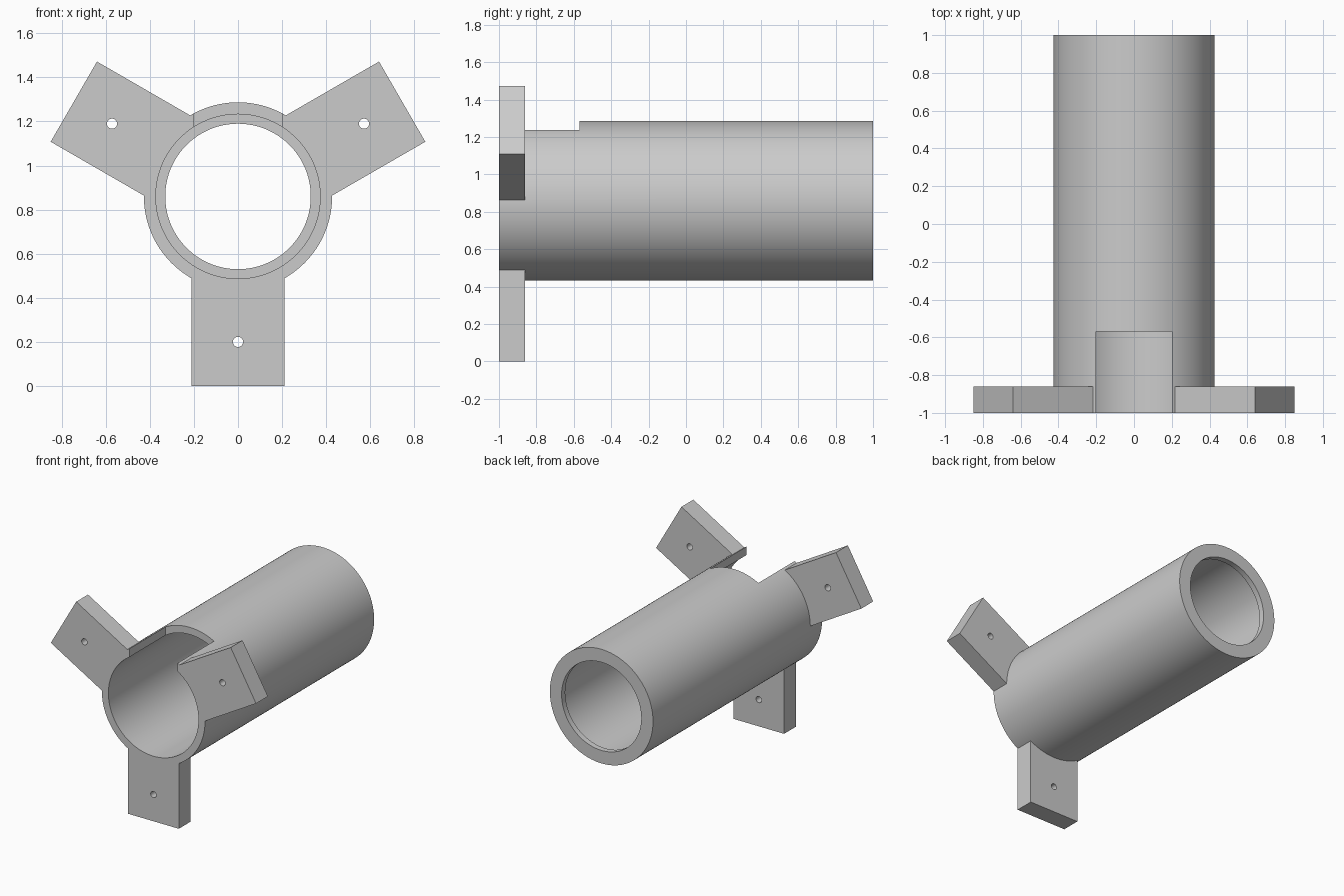
import bpy
import math
from mathutils import Matrix, Vector

cube = bpy.data.objects.get("Cube")
if cube:
    bpy.data.objects.remove(cube, do_unlink=True)

AXIS_Z = 0.86          # height of the tube axis
OUTER, BORE, LIP = 0.427, 0.373, 0.33

grey = bpy.data.materials.new("plain grey")
grey.use_nodes = True
grey.diffuse_color = (0.6, 0.6, 0.6, 1)
grey.node_tree.nodes["Principled BSDF"].inputs["Base Color"].default_value = (0.6, 0.6, 0.6, 1)


def cylinder(name, radius, y0, y1, x=0, z=AXIS_Z, sides=128):
    """Cylinder lying along y, from y0 to y1."""
    bpy.ops.mesh.primitive_cylinder_add(vertices=sides, radius=radius, depth=y1 - y0)
    ob = bpy.context.object
    ob.name = name
    ob.data.transform(Matrix.Translation((x, (y0 + y1) / 2, z)) @ Matrix.Rotation(math.pi / 2, 4, "X"))
    ob.data.materials.append(grey)
    return ob


def box(name, low, high, turn=0):
    """Box between two corners (z from the tube axis), turned about that axis."""
    low, high = Vector(low), Vector(high)
    bpy.ops.mesh.primitive_cube_add(size=1)
    ob = bpy.context.object
    ob.name = name
    ob.data.transform(Matrix.Translation((0, 0, AXIS_Z)) @ Matrix.Rotation(turn, 4, "Y")
                      @ Matrix.Translation((low + high) / 2)
                      @ Matrix.Diagonal((*(high - low), 1)))
    ob.data.materials.append(grey)
    return ob


def combine(target, tool, operation):
    """Apply an exact boolean and discard the tool."""
    tool.hide_render = True
    mod = target.modifiers.new(operation.lower(), "BOOLEAN")
    mod.operation, mod.solver, mod.object = operation, "EXACT", tool
    bpy.ops.object.select_all(action="DESELECT")
    bpy.context.view_layer.objects.active = target
    target.select_set(True)
    bpy.ops.object.modifier_apply(modifier=mod.name)
    bpy.data.objects.remove(tool, do_unlink=True)


# Outer tube with three mounting tabs around its front end
body = cylinder("tube_with_mounting_tabs", OUTER, -1, 1)
turns = [i * math.tau / 3 for i in range(3)]
for turn in turns:
    combine(body, box("tab", (-0.21, -1, -0.86), (0.21, -0.86, -0.3), turn), "UNION")

# Main bore, leaving a thin inward lip at the back
combine(body, cylinder("bore_cutter", BORE, -1.1, 0.957), "DIFFERENCE")
combine(body, cylinder("lip_cutter", LIP, 0.8, 1.1), "DIFFERENCE")

# Open slot through the top wall
combine(body, box("slot_cutter", (-0.2, -1.1, 0.1), (0.2, -0.57, 0.6)), "DIFFERENCE")

# Screw hole in each tab
for turn in turns:
    x, z = -0.66 * math.sin(turn), AXIS_Z - 0.66 * math.cos(turn)
    combine(body, cylinder("hole_cutter", 0.023, -1.1, -0.8, x, z, 32), "DIFFERENCE")

bpy.ops.object.select_all(action="DESELECT")
bpy.context.view_layer.objects.active = body
body.select_set(True)
bpy.ops.object.shade_smooth_by_angle(angle=math.radians(30))
